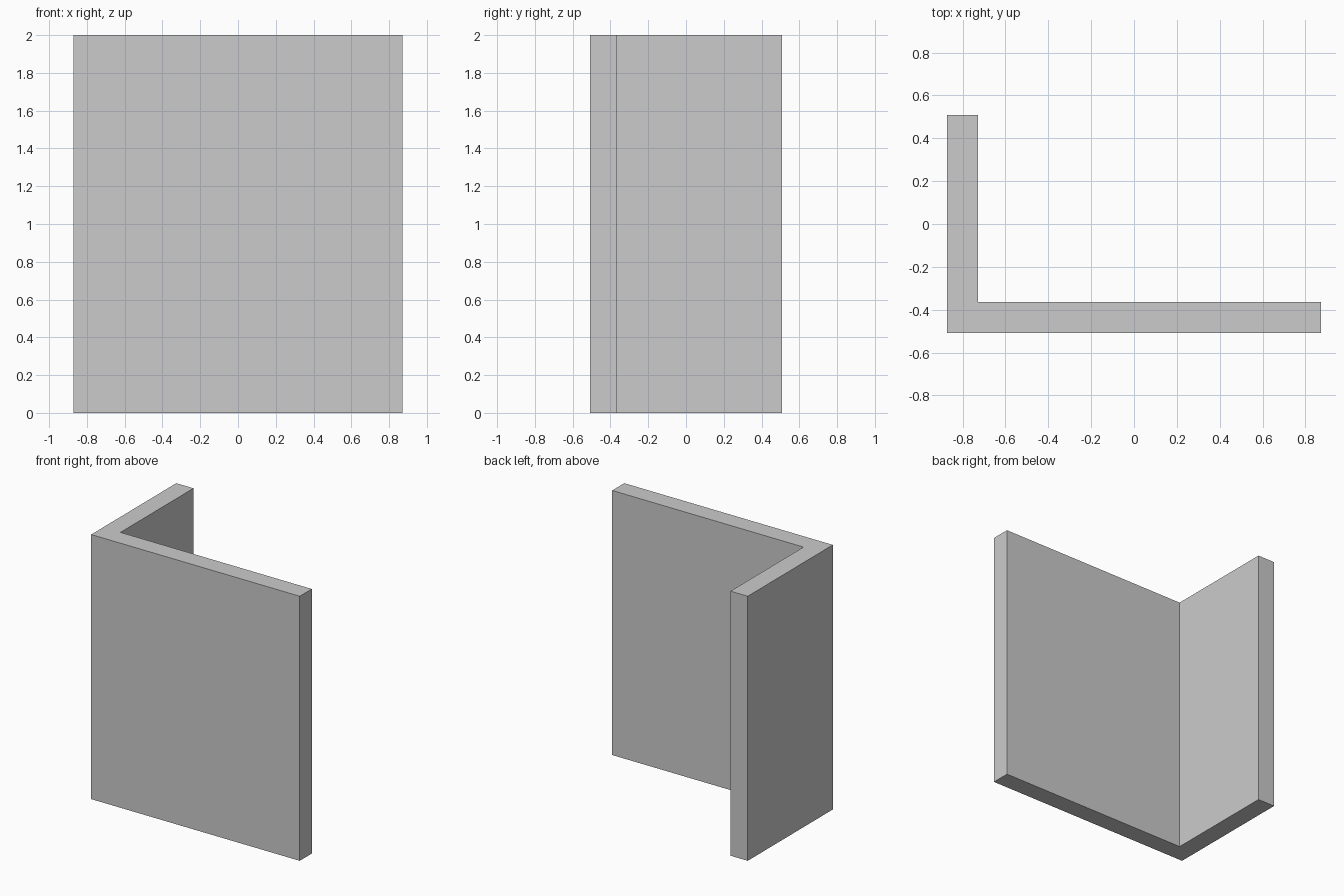
import bpy
import bmesh

if "Cube" in bpy.data.objects:
    bpy.data.objects.remove(bpy.data.objects["Cube"])

HALF_X, HALF_Y, HEIGHT, THICK = 0.872, 0.508, 2.0, 0.144

# L-shaped footprint, counter-clockwise from the outer corner
inner_x, inner_y = -HALF_X + THICK, -HALF_Y + THICK
profile = [(-HALF_X, -HALF_Y), (HALF_X, -HALF_Y), (HALF_X, inner_y),
           (inner_x, inner_y), (inner_x, HALF_Y), (-HALF_X, HALF_Y)]

# Extrude the footprint up into the corner wall
bm = bmesh.new()
base = bm.faces.new([bm.verts.new((x, y, 0)) for x, y in profile])
top = bmesh.ops.extrude_face_region(bm, geom=[base], use_keep_orig=True)
verts = [g for g in top["geom"] if isinstance(g, bmesh.types.BMVert)]
bmesh.ops.translate(bm, vec=(0, 0, HEIGHT), verts=verts)
bmesh.ops.recalc_face_normals(bm, faces=bm.faces)

mesh = bpy.data.meshes.new("corner_wall")
bm.to_mesh(mesh)
bm.free()
bpy.context.collection.objects.link(bpy.data.objects.new("corner_wall", mesh))
